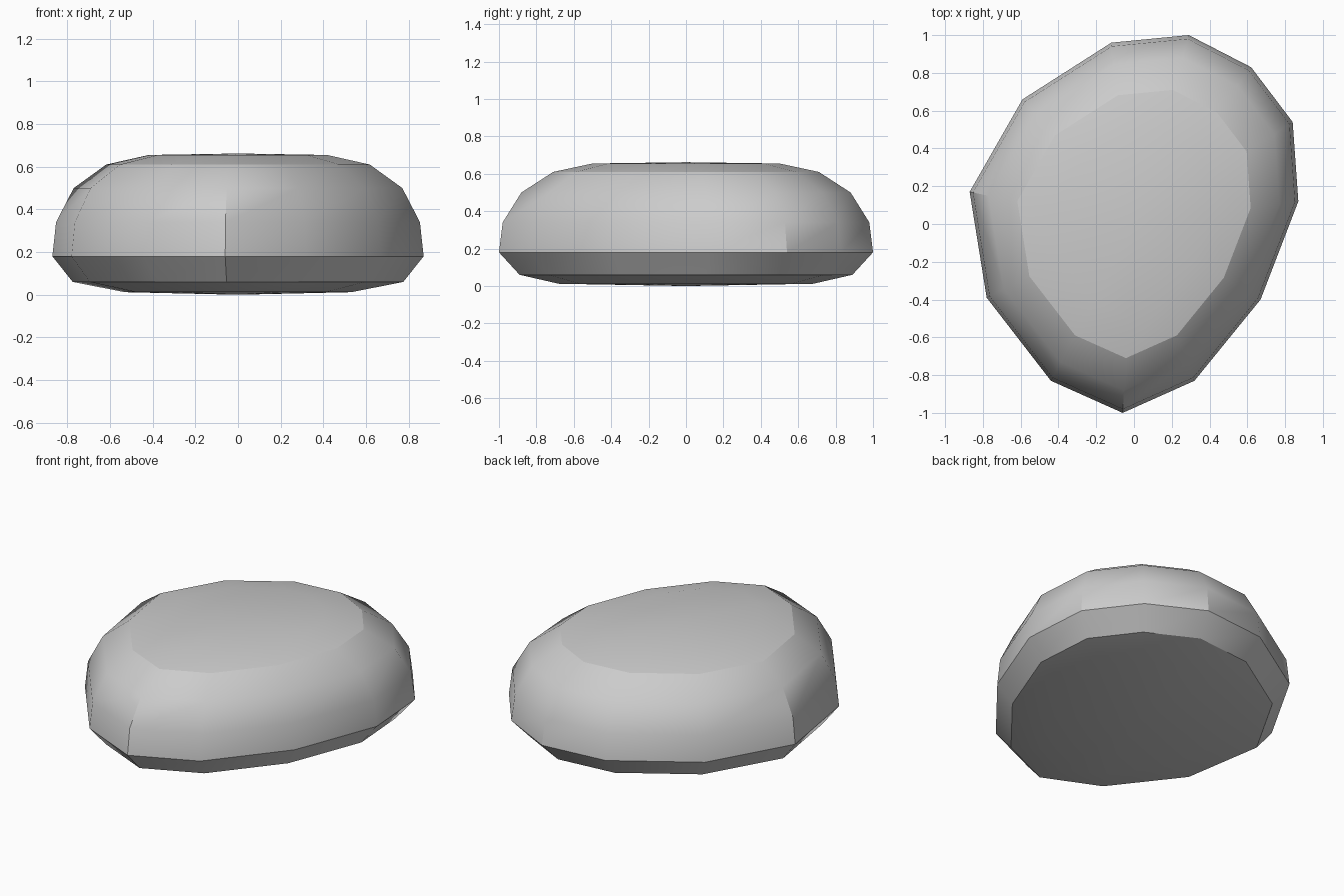
import bpy, bmesh

cube = bpy.data.objects.get("Cube")
if cube:
    bpy.data.objects.remove(cube)

# Outline of the stone at its widest level
OUTLINE = [(-0.87, 0.17), (-0.78, -0.39), (-0.44, -0.83), (-0.06, -1.0),
           (0.32, -0.83), (0.67, -0.40), (0.87, 0.12), (0.84, 0.54),
           (0.62, 0.83), (0.29, 1.0), (-0.12, 0.96), (-0.59, 0.66)]

# Height, x scale and y scale of each ring
RINGS = [(0.012, 0.61, 0.68), (0.06, 0.89, 0.89), (0.18, 1, 1), (0.34, 0.98, 0.98),
         (0.5, 0.885, 0.88), (0.61, 0.71, 0.71), (0.655, 0.48, 0.5)]
TOP_RIM = 0.61

# Stack the rings and close both ends with shallow fans
bm = bmesh.new()
loops = [[bm.verts.new((x * sx, y * sy, z)) for x, y in OUTLINE] for z, sx, sy in RINGS]
n = len(OUTLINE)
for low, high in zip(loops, loops[1:]):
    for i in range(n):
        j = (i + 1) % n
        bm.faces.new((low[i], low[j], high[j], high[i]))
for loop, z in ((loops[0], 0.0), (loops[-1], 0.662)):
    centre = bm.verts.new((0, 0, z))
    for i in range(n):
        bm.faces.new((loop[i], loop[(i + 1) % n], centre))
bmesh.ops.recalc_face_normals(bm, faces=bm.faces)
mesh = bpy.data.meshes.new("stone")
bm.to_mesh(mesh)
bm.free()

stone = bpy.data.objects.new("stone", mesh)
bpy.context.collection.objects.link(stone)

# Stone grey
grey = bpy.data.materials.new("stone_grey")
grey.use_nodes = True
colour = (0.6, 0.6, 0.6, 1)
grey.diffuse_color = colour
grey.node_tree.nodes["Principled BSDF"].inputs["Base Color"].default_value = colour
mesh.materials.append(grey)

# Smooth sides with crisp corners, and a crisp rim around the flat top
bpy.ops.object.select_all(action='DESELECT')
stone.select_set(True)
bpy.context.view_layer.objects.active = stone
bpy.ops.object.shade_smooth_by_angle(angle=0.5236)
for edge in mesh.edges:
    if all(abs(mesh.vertices[v].co.z - TOP_RIM) < 0.001 for v in edge.vertices):
        edge.use_edge_sharp = True
